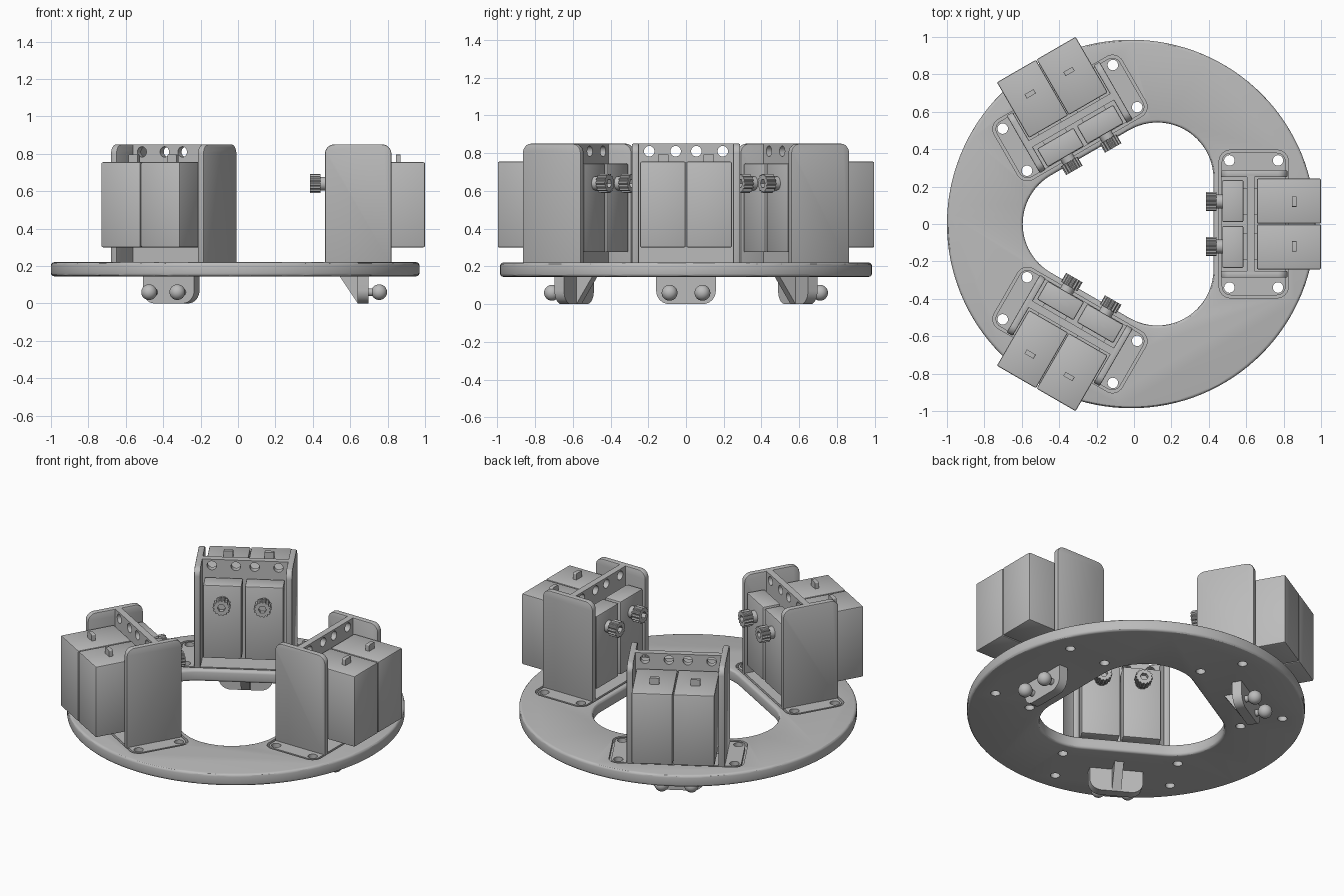
import bpy, bmesh, math
from mathutils import Matrix, Vector

cube = bpy.data.objects.get("Cube")
if cube:
    bpy.data.objects.remove(cube, do_unlink=True)

grey = bpy.data.materials.new("plain_grey")
grey.use_nodes = True
grey.diffuse_color = (0.5, 0.5, 0.5, 1)
grey.node_tree.nodes["Principled BSDF"].inputs["Base Color"].default_value = (0.5, 0.5, 0.5, 1)

CENTRE = Matrix.Translation((-0.015, 0, 0))
TURNS = [Matrix.Rotation(math.radians(a), 4, "Z") for a in (0, 120, 240)]
FLOOR, TOP = 0.145, 0.22


# ---- helpers ----
def arc(cx, cy, r, start, end, n):
    return [(cx + r * math.cos(math.radians(start + (end - start) * i / n)),
             cy + r * math.sin(math.radians(start + (end - start) * i / n)))
            for i in range(n + 1)]


def circle(cx, cy, r, n=24):
    return arc(cx, cy, r, 0, 360, n)[:-1]


def rounded(u0, u1, v0, v1, low, high):
    """Rectangle with separate radii for the low-v and high-v corners."""
    pts = []
    for u, v, su, sv, r, a in ((u1, v1, -1, -1, high, 0), (u0, v1, 1, -1, high, 90),
                               (u0, v0, 1, 1, low, 180), (u1, v0, -1, 1, low, 270)):
        pts += arc(u + su * r, v + sv * r, r, a, a + 90, 8) if r else [(u, v)]
    return pts


def extrude(bm, pts, lo, hi, axis="z", matrix=Matrix()):
    """Add a prism of a 2D outline along an axis."""
    place = {"z": lambda u, v, w: (u, v, w), "y": lambda u, v, w: (u, w, v),
             "x": lambda u, v, w: (w, u, v)}[axis]
    rings = [[bm.verts.new(matrix @ Vector(place(u, v, w))) for u, v in pts] for w in (lo, hi)]
    bm.faces.new(rings[0])
    bm.faces.new(rings[1])
    for i in range(len(pts)):
        j = (i + 1) % len(pts)
        bm.faces.new((rings[0][i], rings[0][j], rings[1][j], rings[1][i]))


def finish(name, bm):
    bmesh.ops.recalc_face_normals(bm, faces=bm.faces[:])
    mesh = bpy.data.meshes.new(name)
    bm.to_mesh(mesh)
    bm.free()
    mesh.materials.append(grey)
    ob = bpy.data.objects.new(name, mesh)
    bpy.context.collection.objects.link(ob)
    return ob


def prism(name, pts, lo, hi, axis="z"):
    bm = bmesh.new()
    extrude(bm, pts, lo, hi, axis)
    return finish(name, bm)


def apply(ob):
    bpy.context.view_layer.update()
    old = ob.data
    graph = bpy.context.evaluated_depsgraph_get()
    ob.data = bpy.data.meshes.new_from_object(ob.evaluated_get(graph))
    ob.modifiers.clear()
    bpy.data.meshes.remove(old)


def cut(ob, cutter):
    cutter.hide_render = True
    mod = ob.modifiers.new("cut", "BOOLEAN")
    mod.operation, mod.solver, mod.object = "DIFFERENCE", "EXACT", cutter
    apply(ob)
    bpy.data.objects.remove(cutter, do_unlink=True)


def bevel(ob, width, segments=2):
    mod = ob.modifiers.new("bevel", "BEVEL")
    mod.width, mod.segments, mod.limit_method = width, segments, "ANGLE"
    mod.angle_limit = math.radians(50)
    apply(ob)


def box(name, x0, x1, y0, y1, z0, z1, width=0.0):
    ob = prism(name, rounded(x0, x1, y0, y1, 0, 0), z0, z1)
    if width:
        bevel(ob, width)
    return ob


# ---- ring plate with rounded three-cornered opening ----
ring = prism("ring_plate", circle(0, 0, 0.985, 128), FLOOR, TOP)
opening = []
for a in (60, 180, 300):
    t = math.radians(a)
    opening += arc(0.28 * math.cos(t), 0.28 * math.sin(t), 0.30, a - 60, a + 60, 24)
cut(ring, prism("opening_cutter", opening, 0, 1))
bevel(ring, 0.016, 3)

# pockets for the bracket feet, then the screw holes
SCREWS = [(x, y) for x in (0.525, 0.785) for y in (-0.34, 0.34)]
pockets, drills = bmesh.new(), bmesh.new()
for turn in TURNS:
    extrude(pockets, rounded(0.47, 0.84, -0.395, 0.395, 0.06, 0.06), 0.195, 0.3, "z", turn)
    for x, y in SCREWS:
        extrude(drills, circle(x, y, 0.028), 0, 1, "z", turn)
cut(ring, finish("pocket_cutter", pockets))
cut(ring, finish("drill_cutter", drills))

# ---- one station, facing outward along +x ----
parts = []
foot = prism("bracket_foot", rounded(0.484, 0.826, -0.381, 0.381, 0.048, 0.048), 0.195, 0.219)
drills = bmesh.new()
for x, y in SCREWS:
    extrude(drills, circle(x, y, 0.028), 0, 1)
cut(foot, finish("foot_cutter", drills))
parts.append(foot)

# upright cross plate with a row of holes
cross = box("bracket_cross_plate", 0.62, 0.66, -0.26, 0.26, 0.21, 0.85)
drills = bmesh.new()
for y in (-0.195, -0.055, 0.055, 0.195):
    extrude(drills, circle(y, 0.81, 0.028), 0.5, 0.8, "x")
cut(cross, finish("cross_cutter", drills))
parts.append(cross)

for side, s in (("right", -1), ("left", 1)):
    def span(a, b):
        return sorted((s * a, s * b))

    # bracket cheek
    cheek = prism(side + "_bracket_cheek", rounded(0.48, 0.835, 0.21, 0.85, 0, 0.05),
                  *span(0.25, 0.287), "y")
    bevel(cheek, 0.006)
    parts.append(cheek)

    # inner and outer housings, joined through the plate
    parts.append(box(side + "_inner_housing", 0.487, 0.60, *span(0.01, 0.235), 0.275, 0.745, 0.008))
    parts.append(box(side + "_outer_housing", 0.672, 1.015, *span(0.002, 0.243), 0.30, 0.755, 0.008))
    parts.append(box(side + "_housing_link", 0.59, 0.68, *span(0.05, 0.19), 0.34, 0.70))
    parts.append(prism(side + "_top_pin", rounded(s * 0.12 - 0.028, s * 0.12 + 0.028, 0.74, 0.795, 0, 0.006),
                       0.86, 0.885, "x"))

    # knurled knob with a socket in its end
    bm = bmesh.new()
    teeth = [(s * 0.12 + r * math.cos(t), 0.64 + r * math.sin(t))
             for i in range(56)
             for r, t in [(0.051 if i % 4 < 2 else 0.044, math.tau * i / 56)]]
    extrude(bm, teeth, 0.40, 0.455, "x")
    knob = finish(side + "_knob", bm)
    cut(knob, prism("socket_cutter", circle(s * 0.12, 0.64, 0.024, 6), 0.3, 0.425, "x"))
    parts.append(knob)
    parts.append(prism(side + "_knob_collar", circle(s * 0.12, 0.64, 0.037), 0.45, 0.49, "x"))

    # ball stud under the ring
    parts.append(prism(side + "_stud_neck", circle(s * 0.087, 0.06, 0.02), 0.70, 0.75, "x"))
    bm = bmesh.new()
    bmesh.ops.create_uvsphere(bm, u_segments=32, v_segments=16, radius=0.042,
                              matrix=Matrix.Translation((0.77, s * 0.087, 0.06)))
    parts.append(finish(side + "_stud_ball", bm))

# hanging tab and its gusset
parts.append(prism("hanging_tab", rounded(-0.158, 0.158, 0, 0.15, 0.07, 0), 0.655, 0.713, "x"))
parts.append(prism("tab_gusset", [(0.555, 0.15), (0.665, 0.15), (0.665, 0.0), (0.655, 0.0)],
                   -0.027, 0.027, "y"))

# ---- smooth curved faces, keep sharp edges ----
bpy.ops.object.select_all(action="DESELECT")
for ob in parts + [ring]:
    ob.select_set(True)
bpy.context.view_layer.objects.active = ring
bpy.ops.object.shade_smooth_by_angle(angle=math.radians(30))

# ---- repeat the station around the ring ----
ring.matrix_world = CENTRE
for ob in parts:
    base = ob.name
    for i, turn in enumerate(TURNS):
        item = ob if i == 0 else ob.copy()
        if i:
            bpy.context.collection.objects.link(item)
        item.name = base + "_" + ("side", "back", "front")[i]
        item.matrix_world = CENTRE @ turn
